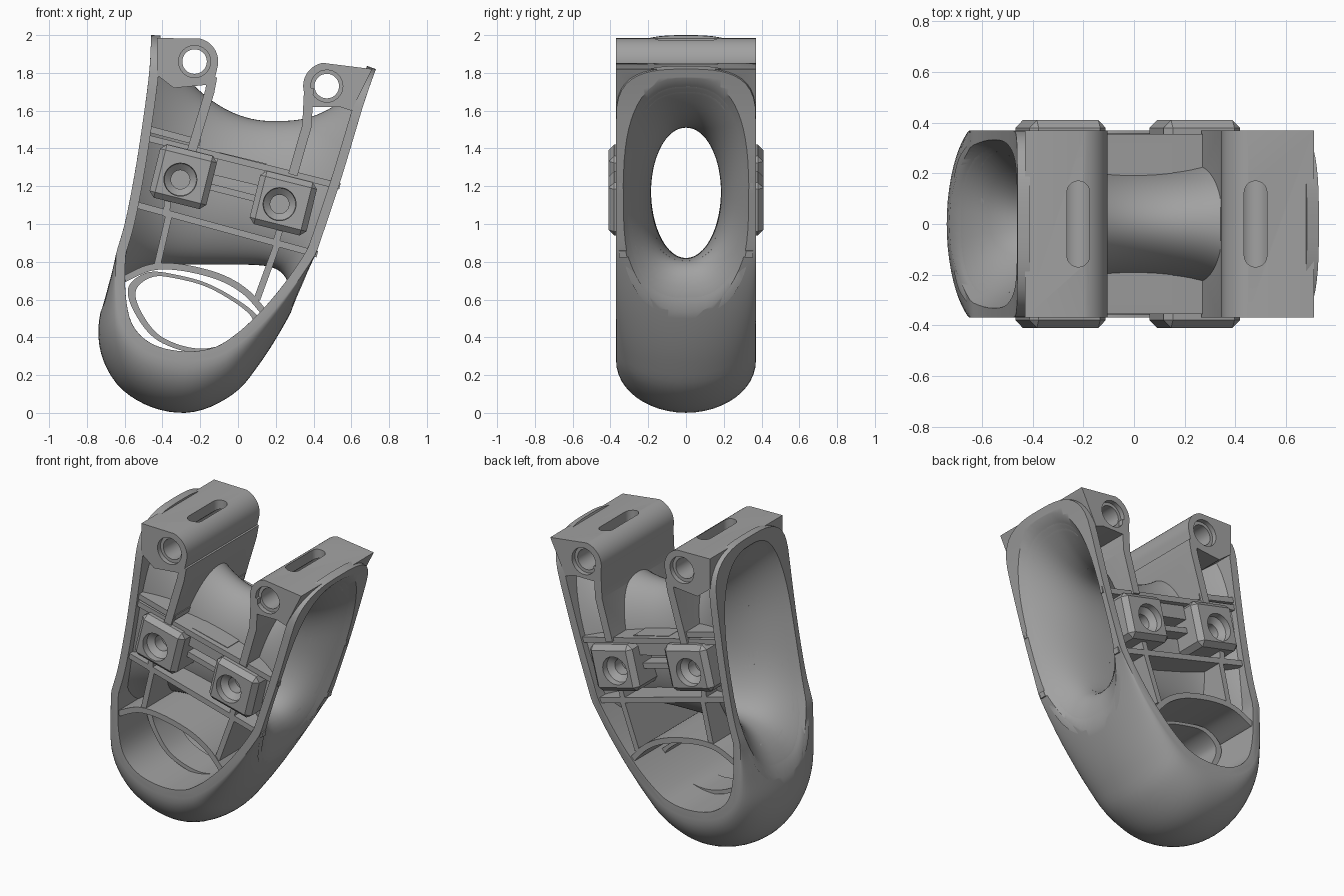
import bpy, bmesh, math
from mathutils import Vector

if "Cube" in bpy.data.objects:
    bpy.data.objects.remove(bpy.data.objects["Cube"], do_unlink=True)

grey = bpy.data.materials.new("mid grey")
grey.use_nodes = True
colour = (0.36, 0.36, 0.36, 1)
grey.diffuse_color = colour
grey.node_tree.nodes["Principled BSDF"].inputs["Base Color"].default_value = colour
HALF = 0.37


def loft(name, rings, closed=False):
    """Skin a list of equal rings; cap the ends unless the loft closes on itself."""
    bm = bmesh.new()
    rows = [[bm.verts.new(p) for p in ring] for ring in rings]
    count = len(rows[0])
    pairs = list(zip(rows, rows[1:]))
    if closed:
        pairs.append((rows[-1], rows[0]))
    else:
        bm.faces.new(rows[0])
        bm.faces.new(rows[-1])
    for a, b in pairs:
        for i in range(count):
            j = (i + 1) % count
            bm.faces.new((a[i], a[j], b[j], b[i]))
    bmesh.ops.recalc_face_normals(bm, faces=bm.faces)
    mesh = bpy.data.meshes.new(name)
    bm.to_mesh(mesh)
    bm.free()
    mesh.materials.append(grey)
    obj = bpy.data.objects.new(name, mesh)
    bpy.context.collection.objects.link(obj)
    return obj


def prism(name, pts, y0, y1):
    return loft(name, [[(x, y, z) for x, z in pts] for y in (y0, y1)])


def disc(centre, r, a0=0, a1=360, n=32):
    angles = [math.radians(a0 + (a1 - a0) * i / n) for i in range(n + (a1 - a0 != 360))]
    return [(centre[0] + r * math.cos(a), centre[1] + r * math.sin(a)) for a in angles]


def smooth(pts, closed=False, n=8):
    """Catmull-Rom curve through 2D points."""
    p = [Vector(q) for q in pts]
    p = [p[-1]] + p + p[:2] if closed else [p[0]] + p + [p[-1]]
    out = []
    for a, b, c, d in zip(p, p[1:], p[2:], p[3:]):
        for i in range(n):
            t = i / n
            out.append(b + (c - a) * t / 2 + (a * 2 - b * 5 + c * 4 - d) * t * t / 2
                       + (b * 3 - a - c * 3 + d) * t ** 3 / 2)
    return out if closed else out + [p[-1]]


def normals(path):
    out = []
    for i in range(len(path)):
        d = path[min(i + 1, len(path) - 1)] - path[max(i - 1, 0)]
        out.append(Vector((-d.y, d.x)).normalized())
    return out


def trim(path, drop, n=100):
    """Resample a path evenly after removing a length from both ends."""
    s = [0]
    for a, b in zip(path, path[1:]):
        s.append(s[-1] + (b - a).length)
    out, k = [], 0
    for i in range(n):
        want = drop + (s[-1] - 2 * drop) * i / (n - 1)
        while k < len(s) - 2 and s[k + 1] < want:
            k += 1
        out.append(path[k].lerp(path[k + 1], (want - s[k]) / (s[k + 1] - s[k])))
    return out


def strip(name, pts, width, depth):
    path = [Vector(p) for p in pts]
    off = [n * width / 2 for n in normals(path)]
    poly = [p + o for p, o in zip(path, off)] + [p - o for p, o in zip(path, off)][::-1]
    return prism(name, poly, -depth, depth)


def finish(obj, cutters=(), bevel=0, angle=35):
    bpy.ops.object.select_all(action='DESELECT')
    bpy.context.view_layer.objects.active = obj
    obj.select_set(True)
    if bevel:
        m = obj.modifiers.new("chamfer", 'BEVEL')
        m.width, m.segments = bevel, 1
        bpy.ops.object.modifier_apply(modifier=m.name)
    for c in cutters:
        m = obj.modifiers.new("cut", 'BOOLEAN')
        m.operation, m.solver, m.object = 'DIFFERENCE', 'EXACT', c
        bpy.ops.object.modifier_apply(modifier=m.name)
    bpy.ops.object.shade_smooth_by_angle(angle=math.radians(angle))


# Side silhouette, from the left tip round the bottom to the right tip
outer = smooth([(-.46, 2), (-.47, 1.8), (-.51, 1.5), (-.55, 1.25), (-.6, 1), (-.66, .8),
                (-.71, .62), (-.74, .43), (-.71, .27), (-.62, .13), (-.47, .035), (-.3, 0),
                (-.15, .03), (0, .12), (.1, .24), (.2, .39), (.3, .57), (.38, .75),
                (.45, .95), (.54, 1.22), (.61, 1.45), (.67, 1.65), (.73, 1.82)])
centre = Vector((-.22, .55))
rim = [p.lerp(centre, max(0, .5 * (1 - p.y / .85))) for p in outer]
inner = [p + n * .05 for p, n in zip(rim, normals(rim))]
low = min(range(len(outer)), key=lambda i: outer[i].y)
left_side, right_side = outer[:low + 1][::-1], outer[low:]


def side_x(pts, z):
    for a, b in zip(pts, pts[1:]):
        if a.y <= z <= b.y:
            return a.x + (b.x - a.x) * (z - a.y) / max(b.y - a.y, 1e-6)
    return pts[-1].x


# Flared tunnel running from side to side
def tunnel_ring(t, grow=0, n=64):
    c = max(-1, min(1, t))
    s = c - .2
    top = 1.51 + (.44 * (s / 1.2) ** 2 if s < 0 else .27 * (s / .8) ** 3) + grow
    bottom = .82 - .3 * abs(c) ** 6 - grow
    ry = .185 + .15 * abs(c) ** 3 + grow * .9
    e = 2 / (2 + .7 * c * c)
    ring = []
    for i in range(n):
        a = 2 * math.pi * i / n
        ca, sa = math.cos(a), math.sin(a)
        y = ry * math.copysign(abs(ca) ** e, ca)
        z = (top + bottom) / 2 + (top - bottom) / 2 * math.copysign(abs(sa) ** e, sa)
        xl, xr = side_x(left_side, z), side_x(right_side, z)
        ring.append(((xl + xr) / 2 + t * (xr - xl) / 2, y, z))
    return ring


steps = [i / 20 for i in range(-20, 21)]
tunnel_cut = loft("tunnel_cutter", [tunnel_ring(t * 1.12) for t in steps])
tunnel = loft("tunnel_wall", [tunnel_ring(t * .98, .035) for t in steps]
              + [tunnel_ring(t * .98) for t in steps[::-1]], closed=True)
finish(tunnel)

# Rounded outer band
layers = []
for i in range(25):
    a = math.pi * (i / 24 - .5)
    y, k, r = HALF * math.sin(a), math.cos(a), abs(math.sin(a))
    drop = .3 * (1 - max(0, 1 - r ** 3) ** (1 / 3))
    out = trim([p.lerp(q, k) for p, q in zip(rim, outer)], drop)
    layers.append([(p.x, y, p.y) for p in out + trim(inner, drop)[::-1]])
finish(loft("outer_band", layers), [tunnel_cut])

# Ledge ring in the lower window, and the arch above it
throat = smooth([(-.54, .65), (-.45, .72), (-.32, .71), (-.15, .66), (.03, .55), (.08, .47),
                 (0, .39), (-.2, .34), (-.4, .4), (-.51, .53)], closed=True)
mid = Vector((-.23, .54))
wide = [mid + (p - mid) * 1.13 for p in throat]
ledge = [[(p.x, y, p.y) for p in loop] for loop, y in
         ((throat, -.1), (throat, .1), (wide, .1), (wide, -.1))]
finish(loft("window_ledge", ledge, closed=True), [tunnel_cut])
arch = smooth([(-.6, .71), (-.46, .77), (-.3, .77), (-.1, .72), (.04, .64), (.14, .53)])
finish(strip("window_arch", arch, .035, .36), [tunnel_cut])

# Pin posts: heads, legs, pin holes and top slots
left_pin, right_pin = (-.23, 1.86), (.47, 1.73)
heads = {
    "left_post_head": (left_pin, disc(left_pin, .125, 75, -15, 14)
                       + [(-.13, 1.74), (-.34, 1.72), (-.43, 1.79), (-.43, 1.985)]),
    "right_post_head": (right_pin, disc(right_pin, .125, 100, 195, 14)
                        + [(.37, 1.62), (.54, 1.62), (.6, 1.6), (.71, 1.82)]),
}
cutters = []
for name, (pin, profile) in heads.items():
    holes = [prism("pin_cutter", disc(pin, .065), -.5, .5)]
    for s in (-1, 1):
        holes.append(prism("pin_rim_cutter", disc(pin, .085), s * .34, s * .5))
    slot = []
    for z in (pin[1], 2.2):
        ends = disc((0, .125), .045, 0, 180, 10) + disc((0, -.125), .045, 180, 361, 10)
        slot.append([(pin[0] + .01 + x, y, z) for x, y in ends])
    holes.append(loft("slot_cutter", slot))
    finish(prism(name, profile, -HALF, HALF), [tunnel_cut] + holes)
    cutters += holes
legs = {"left_post_leg": [(-.135, 1.78), (-.15, 1.7), (-.25, 1.37)],
        "right_post_leg": [(.375, 1.72), (.365, 1.52), (.29, 1.26)]}
for name, pts in legs.items():
    finish(strip(name, pts, .05, HALF), [tunnel_cut])

# Ribs across the tunnel wall
ribs = {"upper_rib": [(-.5, 1.46), (.54, 1.2)], "lower_rib": [(-.57, 1.11), (.42, .84)],
        "left_short_rib": [(-.36, 1.07), (-.43, .77)], "right_short_rib": [(.21, .9), (.1, .6)],
        "left_middle_rib": [(-.37, 1.15), (-.38, 1.04)], "right_middle_rib": [(.23, 1), (.2, .9)],
        "left_pocket_rib": [(-.5, 1.51), (-.2, 1.43)], "link_rib": [(-.2, 1.21), (.15, 1.12)]}
for name, pts in ribs.items():
    finish(strip(name, pts, .035, .31 if "link" in name else .355), [tunnel_cut])
link = [(-.1, 1.38), (.15, 1.32), (.12, 1.2), (-.13, 1.26)]
finish(prism("link_block", link, -.32, .32), [tunnel_cut])

# Screw bosses on both faces
tilt = math.radians(-14)
for name, block, screw in (("left_boss", (-.29, 1.25), (-.305, 1.235)),
                           ("right_boss", (.24, 1.11), (.22, 1.105))):
    poly = []
    for u, v in ((-1, -1), (1, -1), (1, 1), (-1, 1)):
        u, v = u * .155, v * .145
        poly.append((block[0] + u * math.cos(tilt) - v * math.sin(tilt),
                     block[1] + u * math.sin(tilt) + v * math.cos(tilt)))
    holes = []
    for s in (-1, 1):
        holes.append(loft("countersink_cutter", [[(x, s * y, z) for x, z in disc(screw, r)]
                                                 for r, y in ((.09, .45), (.085, .37), (.05, .34))]))
        holes.append(prism("screw_cutter", disc(screw, .05), s * .27, s * .36))
    finish(prism(name, poly, -.41, .41), [tunnel_cut] + holes, bevel=.03)
    cutters += holes

for c in cutters + [tunnel_cut]:
    bpy.data.objects.remove(c, do_unlink=True)
